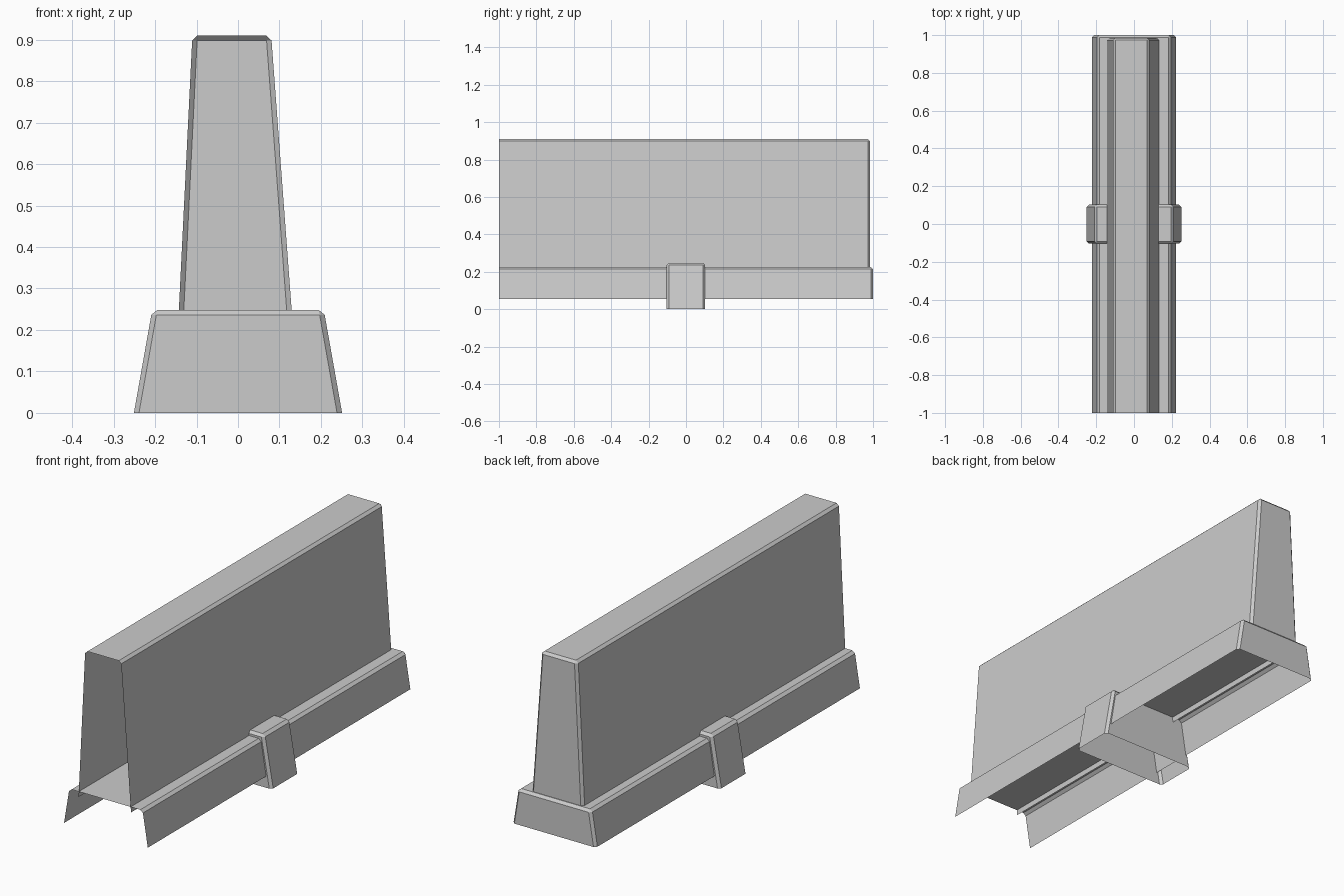
import bpy
import bmesh

cube = bpy.data.objects.get("Cube")
if cube:
    bpy.data.objects.remove(cube, do_unlink=True)

concrete = bpy.data.materials.new("concrete_grey")
concrete.use_nodes = True
GREY = (0.6, 0.6, 0.6, 1.0)
concrete.diffuse_color = GREY
concrete.node_tree.nodes["Principled BSDF"].inputs["Base Color"].default_value = GREY


def tapered_shell(name, bottom_x, top_x, y_range, z_range, open_front, chamfer=0.012):
    """Chamfered box with sloping sides, open below and optionally in front."""
    bm = bmesh.new()
    rings = []
    for y in y_range:
        profile = [(bottom_x[0], z_range[0]), (top_x[0], z_range[1]),
                   (top_x[1], z_range[1]), (bottom_x[1], z_range[0])]
        rings.append([bm.verts.new((x, y, z)) for x, z in profile])
    front, back = rings
    for i in range(3):
        bm.faces.new((front[i], back[i], back[i + 1], front[i + 1]))
    bm.faces.new(back[::-1])
    if not open_front:
        bm.faces.new(front)
    bmesh.ops.recalc_face_normals(bm, faces=bm.faces)
    if bm.faces[:][1].normal.z < 0:
        bmesh.ops.reverse_faces(bm, faces=bm.faces)
    edges = [e for e in bm.edges if len(e.link_faces) == 2]
    bmesh.ops.bevel(bm, geom=edges, offset=chamfer, segments=1,
                    profile=0.5, affect='EDGES', clamp_overlap=True)
    mesh = bpy.data.meshes.new(name)
    bm.to_mesh(mesh)
    bm.free()
    mesh.materials.append(concrete)
    obj = bpy.data.objects.new(name, mesh)
    bpy.context.collection.objects.link(obj)
    return obj


# Upright wall, slightly off centre, sunk a little into the base
tapered_shell("barrier_wall", (-0.145, 0.133), (-0.11, 0.08),
              (-1.0, 0.985), (0.20, 0.91), True)
# Long flared base
tapered_shell("barrier_base", (-0.222, 0.222), (-0.194, 0.194),
              (-1.0, 1.0), (0.055, 0.226), True)
# Foot block wrapped around the middle of the base
tapered_shell("foot_block", (-0.251, 0.251), (-0.207, 0.207),
              (-0.104, 0.102), (0.0, 0.248), False)
